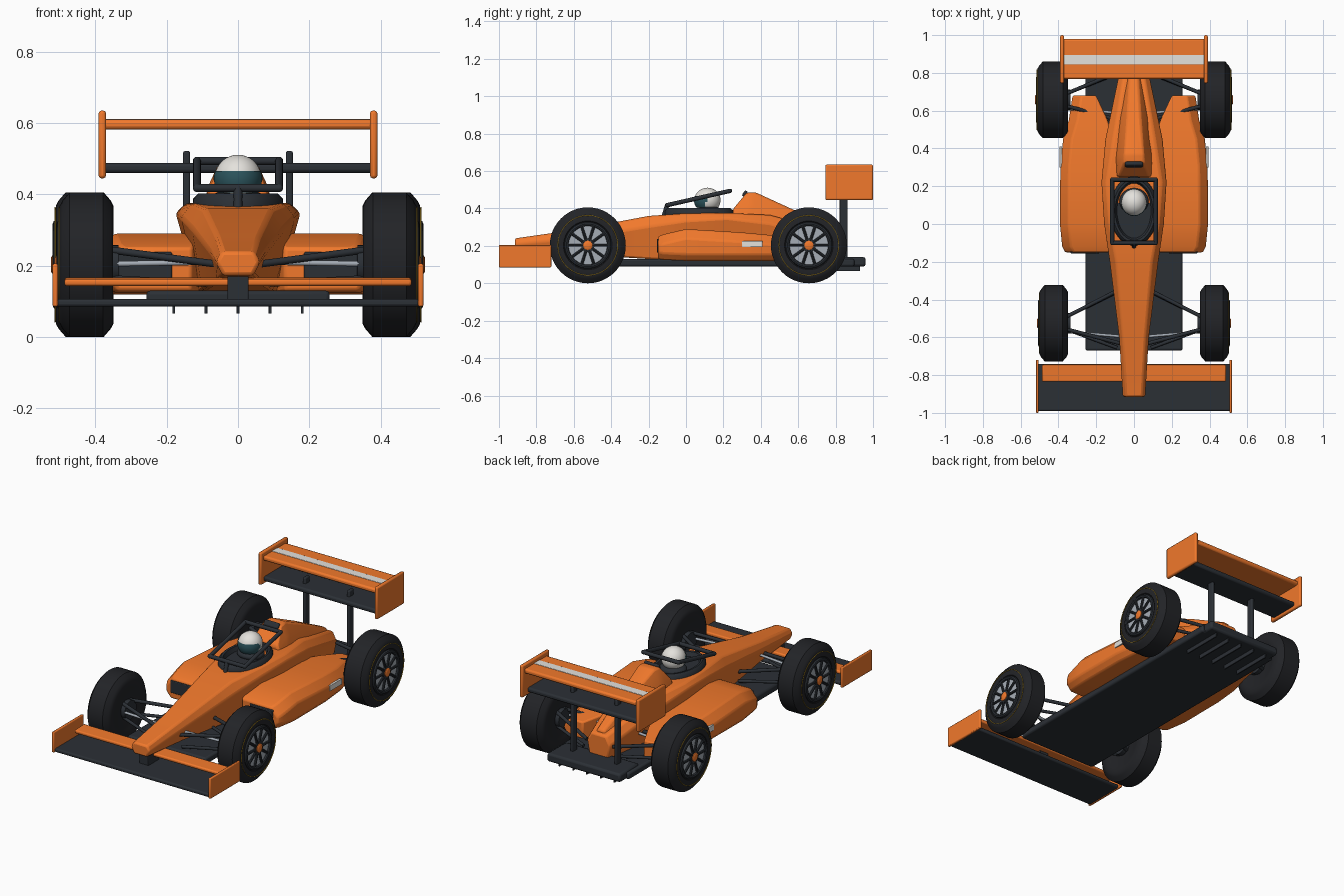
import bpy, bmesh, math
from mathutils import Vector, Matrix

if "Cube" in bpy.data.objects:
    bpy.data.objects.remove(bpy.data.objects["Cube"])

def mat(name, c):
    m = bpy.data.materials.new(name)
    m.diffuse_color = (*c, 1)
    m.use_nodes = True
    m.node_tree.nodes["Principled BSDF"].inputs["Base Color"].default_value = m.diffuse_color
    return m

ORANGE = mat("orange_paint", (0.88, 0.19, 0.025))
DARK = mat("carbon", (0.024, 0.029, 0.036))
TYRE = mat("rubber", (0.016, 0.017, 0.02))
WHITE = mat("white_paint", (0.78, 0.76, 0.72))
VISOR = mat("visor_tint", (0.025, 0.09, 0.11))
SILVER = mat("silver", (0.38, 0.42, 0.47))
GOLD = mat("gold_line", (0.5, 0.3, 0.02))

def finish(bm, name, m, bevel=0, seg=2, angle=35):
    bmesh.ops.recalc_face_normals(bm, faces=bm.faces)
    me = bpy.data.meshes.new(name)
    bm.to_mesh(me)
    bm.free()
    me.materials.append(m)
    ob = bpy.data.objects.new(name, me)
    bpy.context.collection.objects.link(ob)
    if bevel:
        b = ob.modifiers.new("bevel", 'BEVEL')
        b.width, b.segments, b.limit_method = bevel, seg, 'ANGLE'
        b.angle_limit = math.radians(25)
    bpy.ops.object.select_all(action='DESELECT')
    ob.select_set(True)
    bpy.context.view_layer.objects.active = ob
    bpy.ops.object.shade_smooth_by_angle(angle=math.radians(angle))
    return ob

def box(name, m, x, y, z, bevel=0.004, tilt=0):
    """Box from (min, max) ranges, optionally tilted about x."""
    bm = bmesh.new()
    bmesh.ops.create_cube(bm, size=1)
    bmesh.ops.scale(bm, verts=bm.verts, vec=(x[1]-x[0], y[1]-y[0], z[1]-z[0]))
    bmesh.ops.rotate(bm, verts=bm.verts, matrix=Matrix.Rotation(tilt, 3, 'X'))
    bmesh.ops.translate(bm, verts=bm.verts, vec=(sum(x)/2, sum(y)/2, sum(z)/2))
    return finish(bm, name, m, bevel)

def loft(name, m, rings, closed=False, **kw):
    bm = bmesh.new()
    vs = [[bm.verts.new(p) for p in r] for r in rings]
    n = len(vs[0])
    for a, b in zip(vs, vs[1:] + vs[:1] if closed else vs[1:]):
        for i in range(n):
            bm.faces.new((a[i], a[(i+1) % n], b[(i+1) % n], b[i]))
    if not closed:
        bm.faces.new(vs[0])
        bm.faces.new(vs[-1])
    return finish(bm, name, m, **kw)

def rod(name, m, a, b, r, sides=12):
    a, b = Vector(a), Vector(b)
    bm = bmesh.new()
    bmesh.ops.create_cone(bm, cap_ends=True, segments=sides, radius1=r, radius2=r, depth=(b-a).length)
    q = (b-a).to_track_quat('Z', 'Y').to_matrix().to_4x4()
    bmesh.ops.transform(bm, verts=bm.verts, matrix=Matrix.Translation((a+b)/2) @ q)
    return finish(bm, name, m)

def lathe(name, m, c, s, profile, closed=False, n=48):
    """Revolve (offset, radius) points about the wheel axle; s is the outward side."""
    rings = [[(c[0]+s*x, c[1]+r*math.cos(i*math.tau/n), c[2]+r*math.sin(i*math.tau/n))
              for i in range(n)] for x, r in profile]
    return loft(name, m, rings, closed)

def sphere(bm, c, r, sc=(1, 1, 1)):
    v = bmesh.ops.create_uvsphere(bm, u_segments=32, v_segments=20, radius=r)['verts']
    bmesh.ops.scale(bm, verts=v, vec=sc)
    bmesh.ops.translate(bm, verts=v, vec=c)

# main body: y, bottom half width, bottom z, shoulder half width, shoulder z, top half width, top z
def hexa(y, wb, zb, w, zs, wt, zt):
    return [(wb, y, zb), (w, y, zs), (wt, y, zt), (-wt, y, zt), (-w, y, zs), (-wb, y, zb)]

loft("body", ORANGE, [hexa(*s) for s in (
    (-.915, .042, .172, .062, .21, .045, .24), (-.6, .06, .155, .08, .24, .06, .285),
    (-.2, .1, .13, .13, .305, .095, .36), (0, .11, .12, .16, .335, .13, .374),
    (.22, .11, .12, .175, .348, .145, .376), (.45, .11, .12, .153, .32, .11, .365),
    (.82, .06, .125, .075, .21, .05, .26))], bevel=.01)

# engine cover with air intake
loft("engine_cover", ORANGE, [hexa(*s) for s in (
    (.25, .1, .34, .09, .375, .08, .395), (.325, .1, .34, .085, .42, .055, .485),
    (.37, .1, .34, .08, .42, .05, .487), (.56, .09, .29, .065, .35, .035, .4),
    (.8, .05, .2, .035, .25, .02, .28))], bevel=.01)
box("air_intake", DARK, (-.048, .048), (.305, .325), (.462, .496), .008, -.6)

# cockpit rim, seat and driver helmet
n = 40
ell = [(math.cos(i*math.tau/n), math.sin(i*math.tau/n)) for i in range(n)]
loft("cockpit_rim", DARK, [[(c*a, .07+s*b, z) for c, s in ell] for a, b, z in (
    (.128, .185, .362), (.126, .183, .388), (.112, .168, .402), (.1, .155, .4), (.09, .145, .375))], angle=50)
bm = bmesh.new()
sphere(bm, (0, .115, .445), .066, (1, 1.06, 1))
finish(bm, "helmet", WHITE)
bm = bmesh.new()
sphere(bm, (0, .115, .445), .0685, (1, 1.06, 1))
bmesh.ops.delete(bm, geom=[f for f in bm.faces if f.calc_center_median().z > .47
    or f.calc_center_median().z < .405 or f.calc_center_median().y > .108], context='FACES')
finish(bm, "visor", VISOR)
bm = bmesh.new()
sphere(bm, (0, .12, .385), .07, (1.1, 1, .45))
finish(bm, "driver_shoulders", DARK)

# tilted protective frame
F, B = [(-.115, -.1, .418), (.115, -.1, .418)], [(-.115, .235, .494), (.115, .235, .494)]
for a, b in ((F[0], F[1]), (B[0], B[1]), (F[0], B[0]), (F[1], B[1])):
    rod("halo_bar", DARK, a, b, .0115)
for p in F + B:
    bm = bmesh.new()
    sphere(bm, p, .0115)
    finish(bm, "halo_joint", DARK)
rod("halo_pillar", DARK, (0, -.1, .42), (0, -.12, .355), .012)

# floor and diffuser
box("floor", DARK, (-.257, .257), (-.67, .9), (.09, .13), .01)
box("diffuser", DARK, (-.24, .24), (.78, .96), (.09, .14), .012)
for x in (-.18, -.09, 0, .09, .18):
    box("diffuser_strake", DARK, (x-.004, x+.004), (.68, .93), (.066, .12), .001)

# front wing
box("front_wing_plane", DARK, (-.51, .51), (-.99, -.74), (.085, .107), .008)
box("front_wing_flap", ORANGE, (-.487, .487), (-.835, -.745), (.145, .165), .007, .05)
box("nose_pylon", DARK, (-.03, .03), (-.88, -.78), (.1, .185))

# rear wing
box("rear_wing_plane", DARK, (-.378, .378), (.77, .95), (.46, .488), .01)
box("rear_wing_flap", ORANGE, (-.378, .378), (.768, .98), (.582, .61), .01)
box("rear_wing_stripe", WHITE, (-.37, .37), (.845, .895), (.6, .612), .001)

for s in (-1, 1):
    X = lambda a, b: tuple(sorted((s*a, s*b)))
    box("front_endplate", ORANGE, X(.505, .52), (-1, -.72), (.085, .206), .005)
    box("rear_endplate", ORANGE, X(.37, .391), (.745, 1), (.445, .635), .008)
    box("rear_wing_support", DARK, X(.134, .154), (.822, .864), (.11, .522), .006)

    # side pod: y, inner x, outer x, bottom z, top z
    loft("side_pod", ORANGE, [[(s*a, y, b), (s*(o-.03), y, b), (s*o, y, b+.035), (s*o, y, t-.05),
         (s*(o-.045), y, t), (s*a, y, t)] for y, a, o, b, t in (
        (-.15, .13, .365, .13, .25), (-.12, .12, .38, .125, .262), (0, .1, .392, .12, .29),
        (.3, .1, .39, .12, .272), (.45, .11, .375, .12, .258), (.55, .14, .345, .12, .245),
        (.68, .2, .325, .125, .225))], bevel=.012)
    box("pod_inlet", DARK, X(.185, .335), (-.156, -.13), (.165, .238), .004)
    box("pod_stripe", WHITE, X(.38, .3935), (.3, .41), (.193, .226), .001)

    for end, wy, cx, h in (("front", -.525, .425, .075), ("rear", .657, .43, .081)):
        c = (s*cx, wy, .203)
        # tyre, rim face, rim ring, hub and gold sidewall line
        lathe(end+"_tyre", TYRE, c, s, [(-h+.012, .05), (-h+.005, .12), (-h, .135), (-h, .165), (-h+.008, .18), (-h+.028, .203),
              (h-.028, .203), (h-.008, .18), (h, .165), (h, .13), (h-.012, .118), (h-.012, .05)])
        lathe(end+"_rim_face", SILVER, c, s, [(h-.02, .108), (h-.004, .108), (h-.004, .02), (h-.02, .02)])
        for name, m, R, r, o in (("rim_ring", DARK, .114, .011, h-.002), ("gold_line", GOLD, .16, .002, h+.002)):
            lathe(end+"_"+name, m, c, s, [(o+r*math.cos(k*math.tau/8), R+r*math.sin(k*math.tau/8))
                  for k in range(8)], True)
        lathe(end+"_hub_seat", DARK, c, s, [(h-.01, .036), (h+.006, .036), (h+.006, .01)], n=24)
        lathe(end+"_hub", ORANGE, c, s, [(h-.01, .025), (h+.01, .025), (h+.014, .019), (h+.014, .005)], n=24)
        for k in range(10):
            u, v = math.cos(k*math.tau/10), math.sin(k*math.tau/10)
            rod(end+"_spoke", DARK, (c[0]+s*h, wy+.025*u, c[2]+.025*v),
                (c[0]+s*h, wy+.112*u, c[2]+.112*v), .0075, 8)
        # wishbones, tie rod and axle stub
        y1, y2 = (-.36, -.655) if end == "front" else (.53, .785)
        bx = .09 if end == "front" else .12
        for y in (y1, y2):
            w = wy + (.03 if y > wy else -.03)
            rod(end+"_lower_arm", DARK, (s*bx, y, .15), (s*.365, w, .165), .009)
            rod(end+"_upper_arm", DARK, (s*bx*.7, y+.02, .205), (s*.365, w, .245), .01)
        rod(end+"_tie_rod", SILVER, (s*.07, wy-.07, .21), (s*.365, wy-.045, .205), .0075)
        rod(end+"_upright", DARK, (s*.335, wy, .203), (s*.37, wy, .203), .055, 24)
